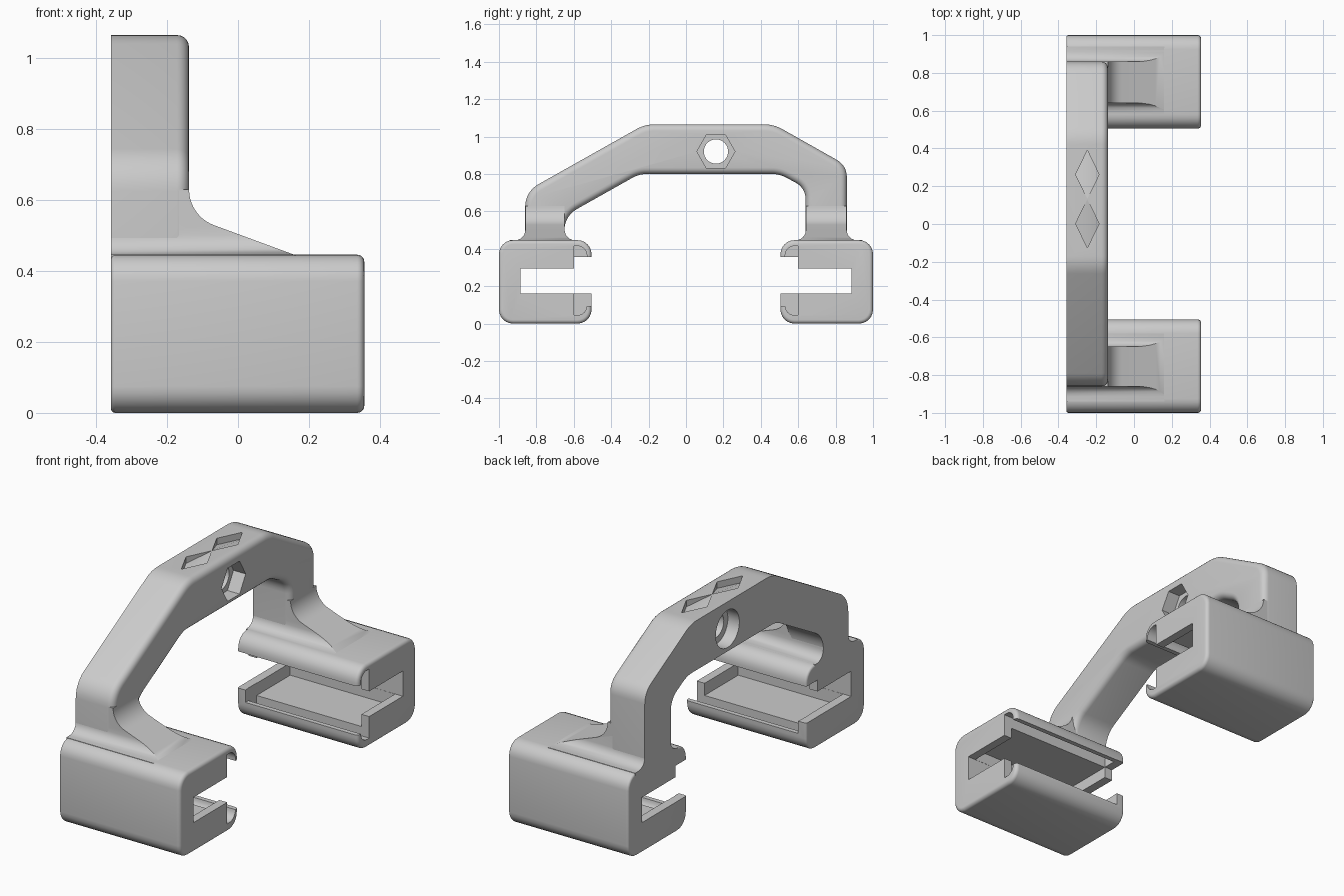
import bpy, bmesh, math
from mathutils import Vector

old = bpy.data.objects.get("Cube")
if old:
    bpy.data.objects.remove(old)

grey = bpy.data.materials.new("light_grey")
grey.use_nodes = True
COLOUR = (0.6, 0.6, 0.6, 1)
grey.diffuse_color = COLOUR
grey.node_tree.nodes["Principled BSDF"].inputs["Base Color"].default_value = COLOUR


def finish(name, bm):
    bmesh.ops.recalc_face_normals(bm, faces=bm.faces)
    mesh = bpy.data.meshes.new(name)
    bm.to_mesh(mesh)
    bm.free()
    ob = bpy.data.objects.new(name, mesh)
    bpy.context.collection.objects.link(ob)
    mesh.materials.append(grey)
    return ob


def box(name, x, y, z):
    bm = bmesh.new()
    bmesh.ops.create_cube(bm, size=1)
    for v in bm.verts:
        v.co = [lo + (hi - lo) * (c + 0.5) for c, (lo, hi) in zip(v.co, (x, y, z))]
    return finish(name, bm)


def rounded(points, steps=6):
    """Fillet each (a, b, tangent length) corner with a circular arc."""
    out = []
    for i, (a, b, t) in enumerate(points):
        p = Vector((a, b))
        if t == 0:
            out.append(p)
            continue
        u, w = [(Vector(points[j % len(points)][:2]) - p).normalized() for j in (i - 1, i + 1)]
        half = u.angle(w) / 2
        radius = t * math.tan(half)
        axis = (u + w).normalized()
        centre = p + axis * t / math.cos(half)
        side = (u - axis * u.dot(axis)).normalized()
        sweep = math.pi / 2 - half
        for k in range(steps + 1):
            ang = sweep * (1 - 2 * k / steps)
            out.append(centre - axis * radius * math.cos(ang) + side * radius * math.sin(ang))
    return out


def inset(outline, d):
    """Move an outline inwards with mitred corners."""
    n = len(outline)
    area = sum(outline[i - 1].cross(outline[i]) for i in range(n))
    turn = 1 if area > 0 else -1
    out = []
    for i, p in enumerate(outline):
        e1 = (p - outline[i - 1]).normalized()
        e2 = (outline[(i + 1) % n] - p).normalized()
        n1, n2 = [Vector((-e.y, e.x)) * turn for e in (e1, e2)]
        out.append(p + (n1 + n2) * d / (1 + n1.dot(n2)))
    return out


def extrude(name, outline, axis, lo, hi, near_round=0, far_round=0):
    """Extrude an outline along x or y, with optional rounded end rims."""
    arc = [math.pi / 2 * k / 5 for k in range(6)]
    layers = [(lo + near_round * (1 - math.cos(a)), near_round * (1 - math.sin(a))) for a in arc] \
        if near_round else [(lo, 0)]
    layers += [(hi - far_round * (1 - math.sin(a)), far_round * (1 - math.cos(a))) for a in arc] \
        if far_round else [(hi, 0)]
    bm = bmesh.new()
    rings = []
    for at, d in layers:
        pts = inset(outline, d) if d else outline
        rings.append([bm.verts.new((at, p.x, p.y) if axis == "x" else (p.x, at, p.y)) for p in pts])
    for low, high in zip(rings, rings[1:]):
        for i in range(len(low)):
            bm.faces.new((low[i - 1], low[i], high[i], high[i - 1]))
    bm.faces.new(rings[0])
    bm.faces.new(rings[-1])
    return finish(name, bm)


def combine(ob, tools, operation="DIFFERENCE"):
    bpy.context.view_layer.objects.active = ob
    for tool in tools:
        mod = ob.modifiers.new("cut", "BOOLEAN")
        mod.operation, mod.object, mod.solver = operation, tool, "EXACT"
        bpy.ops.object.modifier_apply(modifier=mod.name)
        bpy.data.objects.remove(tool)


def cylinder(sides, radius, x_lo, x_hi, y, z):
    ring = [Vector((y + radius * math.cos(math.tau * i / sides),
                    z + radius * math.sin(math.tau * i / sides))) for i in range(sides)]
    return extrude("cutter", ring, "x", x_lo, x_hi)


def diamond(y, direction):
    """Sharp diamond pocket with a sloping ridged floor."""
    top, deep = 1.1, 1.03
    plan = [(0, -0.128, 1.064), (-0.062, 0, deep), (0, 0.128, deep), (0.062, 0, deep)]
    bm = bmesh.new()
    low = [bm.verts.new((px - 0.247, y + direction * py, pz)) for px, py, pz in plan]
    high = [bm.verts.new((v.co.x, v.co.y, top)) for v in low]
    bm.faces.new(low[:3])
    bm.faces.new((low[0], low[2], low[3]))
    bm.faces.new(high)
    for i in range(4):
        bm.faces.new((low[i - 1], low[i], high[i], high[i - 1]))
    return finish("cutter", bm)


LEFT, RIGHT, ARCH = -0.358, 0.356, -0.138
BASE, FLARE = 0.425, 0.446


def clamp(name, s):
    """C-shaped clamp block; s is the side along y."""
    outline = rounded([(s * 0.505, 0, 0.075), (s, 0, 0.075), (s, FLARE, 0.075), (s * 0.505, FLARE, 0.075)])
    ob = extrude(name, outline, "x", LEFT, RIGHT, 0.012, 0.02)

    def cut(x, y, z):
        return box("cutter", x, sorted((s * y[0], s * y[1])), z)
    groove = rounded([(s * 0.53, 0.045, 0.05), (s * 0.6, 0.045, 0),
                      (s * 0.6, 0.415, 0), (s * 0.53, 0.415, 0.05)])
    combine(ob, [
        cut((-0.5, 0.5), (0.4, 0.885), (0.16, 0.295)),      # through slot
        cut((-0.31, 0.31), (0.55, 0.884), (0.095, 0.354)),  # tray pocket
        cut((-0.31, 0.5), (0.4, 0.599), (0.094, 0.355)),    # mouth
        extrude("cutter", groove, "x", -0.312, 0.5),        # lip groove
        cut((-0.5, -0.3), (0.4, 0.6), (0.2, 0.356)),        # raised end stop
    ])
    return ob


parts = [clamp("front_clamp", -1), clamp("back_clamp", 1)]

# Arched handle
arch_outline = rounded([
    (-0.86, BASE, 0), (-0.86, 0.705, 0.08), (-0.22, 1.065, 0.05), (0.47, 1.065, 0.05),
    (0.86, 0.845, 0.06), (0.86, BASE, 0), (0.64, BASE, 0), (0.64, 0.725, 0.06),
    (0.5, 0.8, 0.04), (-0.25, 0.8, 0.04), (-0.65, 0.575, 0.075), (-0.65, BASE, 0)])
arch = extrude("arched_handle", arch_outline, "x", LEFT, ARCH, 0, 0.034)
combine(arch, [
    cylinder(32, 0.065, -0.5, 0, 0.16, 0.92),
    cylinder(6, 0.102, -0.21, 0, 0.16, 0.92),
    cylinder(32, 0.1, -0.5, -0.29, 0.16, 0.92),
    diamond(0.262, 1),
    diamond(0.002, -1),
])
parts.append(arch)

# Flared feet that slope down from the legs onto the clamp tops
TOP = 0.63
slope = rounded([(LEFT, BASE, 0), (0.215, BASE, 0), (ARCH, 0.555, 0.075),
                 (ARCH, TOP, 0), (LEFT, TOP, 0)], 10)
for name, s, outer, inner in (("front_foot", -1, 0.859, 0.649), ("back_foot", 1, 0.859, 0.641)):
    foot = extrude(name, slope, "y", *sorted((s * 0.5, s * 0.96)))
    flare = rounded([(s * 0.94, BASE - 0.1, 0), (s * 0.94, FLARE, 0), (s * outer, FLARE, 0.055),
                     (s * outer, 0.7, 0), (s * inner, 0.7, 0), (s * inner, FLARE, 0.055),
                     (s * 0.58, FLARE, 0), (s * 0.58, BASE - 0.1, 0)])
    combine(foot, [extrude("cutter", flare, "x", LEFT - 0.1, 0.4)], "INTERSECT")
    parts.append(foot)

bpy.ops.object.select_all(action="DESELECT")
for ob in parts:
    ob.select_set(True)
bpy.context.view_layer.objects.active = arch
bpy.ops.object.shade_smooth_by_angle(angle=math.radians(35))
